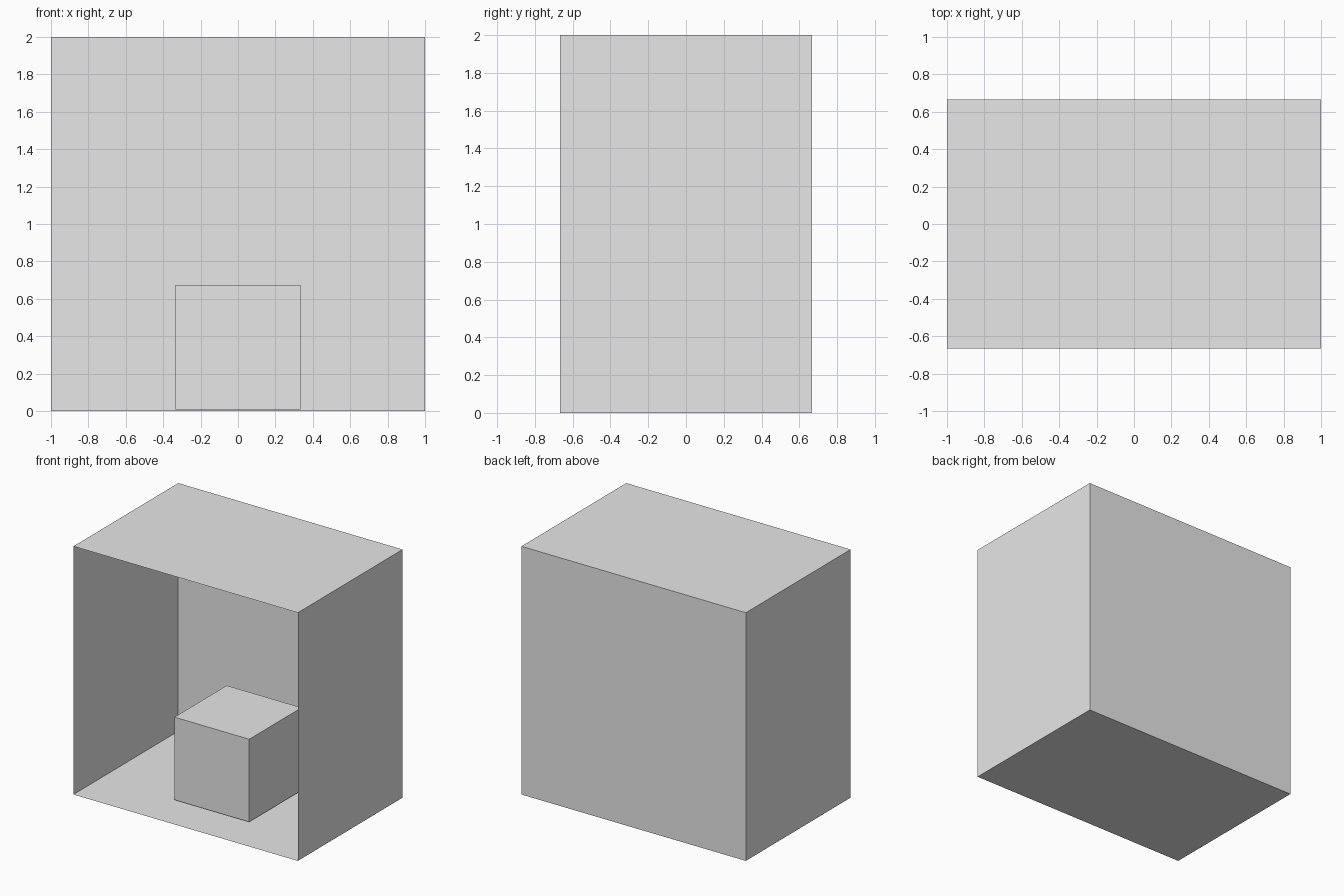
import bpy
import bmesh
from mathutils import Matrix, Vector

default_cube = bpy.data.objects.get("Cube")
if default_cube:
    bpy.data.objects.remove(default_cube, do_unlink=True)

GREY = (0.8, 0.8, 0.8, 1.0)
grey = bpy.data.materials.new("plain_grey")
grey.use_nodes = True
grey.diffuse_color = GREY
grey.node_tree.nodes["Principled BSDF"].inputs["Base Color"].default_value = GREY


def add_box(name, size, base_z, open_front=False):
    """Box standing at base_z, optionally without its front (-y) face."""
    bm = bmesh.new()
    centre = Vector((0, 0, base_z + size[2] / 2))
    bmesh.ops.create_cube(bm, size=1, matrix=Matrix.LocRotScale(centre, None, Vector(size)))
    if open_front:
        bm.normal_update()
        front = [f for f in bm.faces if f.normal.y < -0.5]
        bmesh.ops.delete(bm, geom=front, context="FACES_ONLY")
    mesh = bpy.data.meshes.new(name)
    bm.to_mesh(mesh)
    bm.free()
    mesh.materials.append(grey)
    obj = bpy.data.objects.new(name, mesh)
    bpy.context.collection.objects.link(obj)
    return obj


# Thin-walled room, open at the front
add_box("open_room", (2, 4 / 3, 2), 0, open_front=True)

# Block resting just above the middle of the floor
add_box("inner_block", (2 / 3, 2 / 3, 2 / 3), 0.008)
